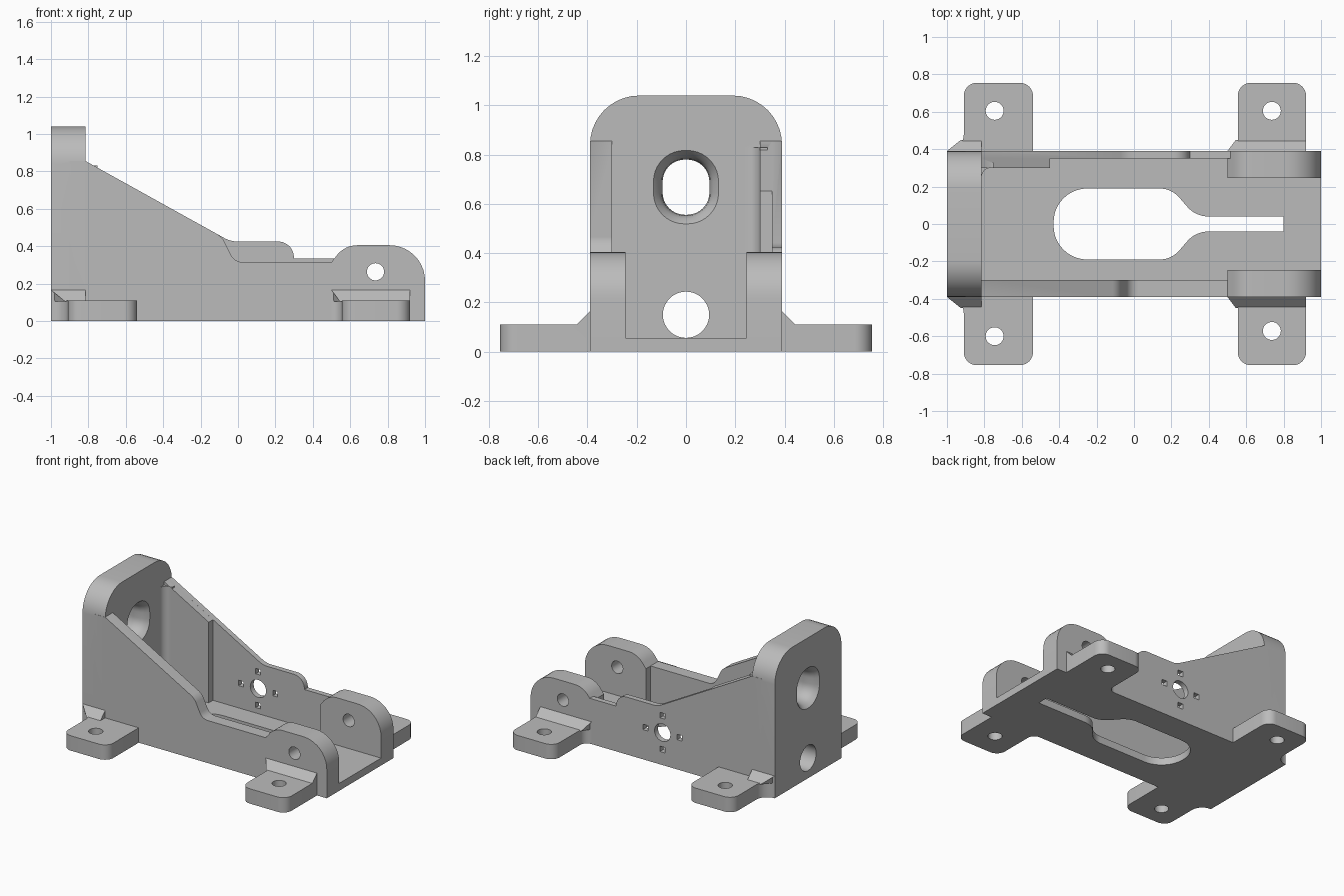
import bpy, bmesh, math
from mathutils import Vector

cube = bpy.data.objects.get("Cube")
if cube:
    bpy.data.objects.remove(cube, do_unlink=True)

grey = bpy.data.materials.new("light_grey")
grey.use_nodes = True
GREY = (0.5, 0.5, 0.5, 1)
grey.diffuse_color = GREY
grey.node_tree.nodes["Principled BSDF"].inputs["Base Color"].default_value = GREY


def rounded(corners, steps=10):
    """Outline from (x, y[, radius]) corners, with arcs where a radius is given."""
    out = []
    for i, c in enumerate(corners):
        p = Vector(c[:2])
        if len(c) == 2:
            out.append(p)
            continue
        a = (Vector(corners[i - 1][:2]) - p).normalized()
        b = (Vector(corners[(i + 1) % len(corners)][:2]) - p).normalized()
        half = a.angle(b) / 2
        centre = p + (a + b).normalized() * c[2] / math.sin(half)
        t = c[2] / math.tan(half)
        start, end = p + a * t - centre, p + b * t - centre
        turn = math.pi - 2 * half
        for k in range(steps + 1):
            f = k / steps
            out.append(centre + (start * math.sin((1 - f) * turn) + end * math.sin(f * turn)) / math.sin(turn))
    return out


def circle(cx, cy, r, n=32):
    return [Vector((cx + r * math.cos(math.tau * k / n), cy + r * math.sin(math.tau * k / n))) for k in range(n)]


def box(cx, cy, w, h):
    return [Vector((cx + sx * w / 2, cy + sy * h / 2)) for sx, sy in ((-1, -1), (1, -1), (1, 1), (-1, 1))]


PLACE = {"x": lambda u, v, w: (w, u, v), "y": lambda u, v, w: (u, w, v), "z": lambda u, v, w: (u, v, w)}


def loft(name, axis, layers):
    """Solid through (offset, outline) layers along an axis."""
    bm = bmesh.new()
    rings = [[bm.verts.new(PLACE[axis](p[0], p[1], w)) for p in pts] for w, pts in layers]
    for r0, r1 in zip(rings, rings[1:]):
        for k in range(len(r0)):
            j = (k + 1) % len(r0)
            bm.faces.new((r0[k], r0[j], r1[j], r1[k]))
    bm.faces.new(rings[0])
    bm.faces.new(rings[-1])
    bmesh.ops.recalc_face_normals(bm, faces=bm.faces)
    mesh = bpy.data.meshes.new(name)
    bm.to_mesh(mesh)
    bm.free()
    obj = bpy.data.objects.new(name, mesh)
    mesh.materials.append(grey)
    bpy.context.collection.objects.link(obj)
    return obj


def prism(name, axis, lo, hi, pts):
    return loft(name, axis, [(lo, pts), (hi, pts)])


def combine(target, part, operation):
    mod = target.modifiers.new(operation, "BOOLEAN")
    mod.operation, mod.solver, mod.object = operation, "EXACT", part
    bpy.context.view_layer.objects.active = target
    bpy.ops.object.modifier_apply(modifier=mod.name)
    bpy.data.objects.remove(part, do_unlink=True)


# Floor plate
body = prism("bracket_body", "z", 0, 0.055, box(0, 0, 2, 0.78))
parts = []

# Tall end wall with rounded top
parts.append(prism("end_wall", "x", -1, -0.815, rounded(
    [(-0.39, 0), (0.39, 0), (0.39, 1.04, 0.2), (-0.39, 1.04, 0.2)])))

# Side walls with sloping gussets
foot_of_wall = [(0.6, 0), (-0.9, 0), (-0.9, 0.855), (-0.815, 0.855)]
front = foot_of_wall + [(-0.085, 0.45, 0.1), (-0.02, 0.315, 0.07), (0.6, 0.315)]
back = foot_of_wall + [(-0.04, 0.425, 0.15), (0.29, 0.425, 0.085), (0.3, 0.335), (0.6, 0.335)]
parts.append(prism("front_wall", "y", -0.39, -0.3, rounded(front)))
parts.append(prism("back_wall", "y", 0.35, 0.39, rounded(back)))
parts.append(prism("back_gusset", "y", 0.3, 0.39, [
    (-0.9, 0), (-0.45, 0), (-0.45, 0.652), (-0.815, 0.855), (-0.9, 0.855)]))
parts.append(prism("inner_fillet", "z", 0.03, 0.83, rounded(
    [(-0.85, 0.33), (-0.85, 0.24), (-0.815, 0.24), (-0.815, 0.3, 0.05), (-0.75, 0.3), (-0.75, 0.33)])))

# Hinge lugs
lug = rounded([(0.5, 0), (1, 0), (1, 0.405, 0.19), (0.57, 0.405, 0.14), (0.5, 0.315)])
for lo, hi in ((-0.39, -0.245), (0.245, 0.39)):
    parts.append(prism("hinge_lug", "y", lo, hi, lug))

# Mounting feet with chamfered roots
left_foot = [(-1, 0.3), (-1, 0.39), (-0.91, 0.39, 0.089), (-0.91, 0.755, 0.07),
             (-0.54, 0.755, 0.07), (-0.54, 0.3)]
right_foot = [(0.5, 0.3), (0.5, 0.39), (0.555, 0.39, 0.054), (0.555, 0.755, 0.07),
              (0.92, 0.755, 0.07), (0.92, 0.3)]
for side in (-1, 1):
    for outline, x0, x1, x2 in ((left_foot, -1, -0.925, -0.815), (right_foot, 0.5, 0.545, 0.92)):
        parts.append(prism("foot", "z", 0, 0.11, [(p[0], p[1] * side) for p in rounded(outline)]))
        parts.append(loft("foot_chamfer", "z", [
            (0.105, [(x, y * side) for x, y in ((x0, 0.37), (x2, 0.37), (x2, 0.45), (x1, 0.45))]),
            (0.165, [(x, y * side) for x, y in ((x0, 0.37), (x2, 0.37), (x2, 0.39), (x0, 0.39))])]))

for part in parts:
    combine(body, part, "UNION")

# Keyhole opening in the floor
half = [(0.8, 0.04), (0.33, 0.04, 0.15), (0.2, 0.19, 0.14), (-0.43, 0.19, 0.18)]
mirrored = [(c[0], -c[1], *c[2:]) for c in reversed(half)]
cutters = [prism("keyhole", "z", -0.1, 0.1, rounded(half + mirrored))]

# Flared slot and round hole in the end wall


def slot(w, h):
    return rounded([(-w, 0.668 - h, w * 0.95), (w, 0.668 - h, w * 0.95),
                    (w, 0.668 + h, w * 0.95), (-w, 0.668 + h, w * 0.95)])


flare = [(-1.01, 0.04), (-1, 0.037), (-0.975, 0.016), (-0.945, 0.004), (-0.91, 0),
         (-0.87, 0.004), (-0.84, 0.016), (-0.815, 0.037), (-0.79, 0.04)]
cutters.append(loft("slot", "x", [(x, slot(0.095 + g, 0.112 + g)) for x, g in flare]))
cutters.append(prism("wall_hole", "x", -1.1, -0.7, circle(0, 0.15, 0.094)))

# Lug pin hole, foot bolt holes
cutters.append(prism("pin_hole", "y", -0.5, 0.5, circle(0.735, 0.263, 0.046)))
for x, y in ((-0.745, 0.605), (-0.745, -0.6), (0.737, 0.605), (0.737, -0.572)):
    cutters.append(prism("bolt_hole", "z", -0.1, 0.2, circle(x, y, 0.048)))

# Round port with four small square holes in the back wall
cutters.append(prism("port", "y", 0.32, 0.45, circle(-0.08, 0.24, 0.065)))
for dx, dz in ((0.14, 0), (-0.14, 0), (0, 0.125), (0, -0.125)):
    cutters.append(prism("square_hole", "y", 0.32, 0.45, box(-0.08 + dx, 0.24 + dz, 0.04, 0.04)))

for cutter in cutters:
    combine(body, cutter, "DIFFERENCE")

bpy.ops.object.select_all(action="DESELECT")
body.select_set(True)
bpy.context.view_layer.objects.active = body
bpy.ops.object.shade_smooth_by_angle(angle=math.radians(30))
